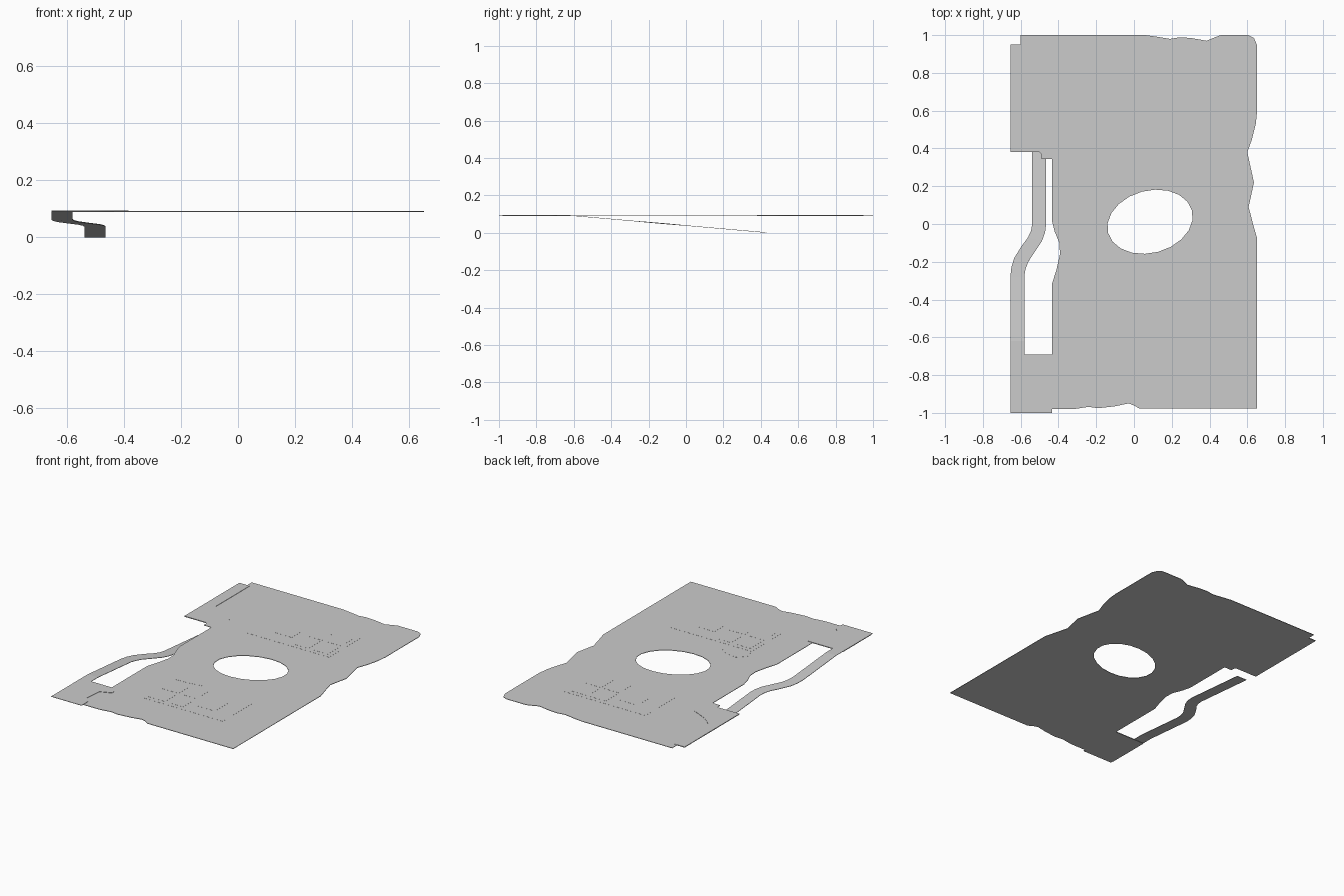
import bpy, bmesh, math
from math import sin, cos, pi, radians


def sheet(name, loops, bottom, top):
    """Flat sheet cut from outline loops (inner loops become holes)."""
    cu = bpy.data.curves.new(name, 'CURVE')
    cu.dimensions = '2D'
    cu.fill_mode = 'BOTH'
    cu.extrude = (top - bottom) / 2
    for pts in loops:
        sp = cu.splines.new('POLY')
        sp.points.add(len(pts) - 1)
        for p, (x, y) in zip(sp.points, pts):
            p.co = (x, y, 0, 1)
        sp.use_cyclic_u = True
    ob = bpy.data.objects.new(name, cu)
    ob.location.z = (top + bottom) / 2
    bpy.context.collection.objects.link(ob)
    bpy.ops.object.select_all(action='DESELECT')
    ob.select_set(True)
    bpy.context.view_layer.objects.active = ob
    bpy.ops.object.convert(target='MESH')
    return ob


def rect(x0, y0, x1, y1):
    return [(x0, y0), (x1, y0), (x1, y1), (x0, y1)]


# Main plate: ragged outline, side notch for the tongue, oval hole
bottom_edge = [(-0.655, -0.98), (-0.32, -0.98), (-0.24, -0.968), (-0.19, -0.975),
               (-0.1, -0.965), (-0.03, -0.95), (0.0, -0.96), (0.03, -0.978)]
right_edge = [(0.65, -0.978), (0.65, -0.07), (0.63, 0.0), (0.607, 0.09), (0.635, 0.22),
              (0.6, 0.38), (0.625, 0.45), (0.645, 0.53), (0.652, 0.6), (0.652, 0.945),
              (0.635, 0.985), (0.605, 1.0)]
top_edge = [(0.46, 1.0), (0.42, 0.985), (0.385, 0.97), (0.3, 0.985), (0.24, 0.988),
            (0.19, 0.98), (0.13, 0.99), (0.06, 1.0), (-0.6, 1.0)]
left_edge = [(-0.6, 0.95), (-0.655, 0.95), (-0.655, 0.38), (-0.5, 0.38), (-0.49, 0.37),
             (-0.49, 0.345), (-0.435, 0.345), (-0.435, 0.02), (-0.42, -0.04),
             (-0.395, -0.1), (-0.392, -0.16), (-0.41, -0.24), (-0.435, -0.32),
             (-0.435, -0.69), (-0.655, -0.69)]
t = radians(15)
hole = []
for i in range(20):
    a = 2 * pi * i / 20
    u, v = 0.23 * cos(a), 0.165 * sin(a)
    hole.append((0.085 + u * cos(t) - v * sin(t), 0.012 + u * sin(t) + v * cos(t)))
sheet('plate', [bottom_edge + right_edge + top_edge + left_edge, hole], 0.089, 0.092)

# Corner overlays at the tongue's root and opposite its tip
sheet('tongue_root', [[(-0.655, -1), (-0.435, -1), (-0.435, -0.93), (-0.47, -0.9),
                       (-0.46, -0.78), (-0.385, -0.75), (-0.4, -0.69), (-0.655, -0.69)]],
      0.0915, 0.094)
sheet('corner_overlay', [[(-0.655, 0.38), (-0.5, 0.38), (-0.4, 0.45), (-0.41, 0.5),
                          (-0.52, 0.55), (-0.58, 0.6), (-0.58, 0.95), (-0.655, 0.95)]],
      0.0915, 0.094)

# Bent tongue: offset strip sloping down under the plate
path = [(-0.69, -0.618), (-0.62, -0.618), (-0.28, -0.618), (-0.235, -0.612), (-0.19, -0.597),
        (-0.13, -0.559), (-0.08, -0.524), (-0.04, -0.508), (0.0, -0.502), (0.43, -0.502)]
bm = bmesh.new()
rows = []
for y, x in path:
    z = 0.094 - max(0, y + 0.62) * 0.0915 / 1.05
    shift = 0.012 * sin(pi * min(1, max(0, (y + 0.28) / 0.28)))
    rows.append([bm.verts.new((x + s * 0.037, y - s * shift, z)) for s in (-1, 1)])
for a, b in zip(rows, rows[1:]):
    bm.faces.new((a[0], a[1], b[1], b[0]))
me = bpy.data.meshes.new('tongue')
bm.to_mesh(me)
bm.free()
tongue = bpy.data.objects.new('tongue', me)
bpy.context.collection.objects.link(tongue)
mod = tongue.modifiers.new('thickness', 'SOLIDIFY')
mod.thickness = 0.0025
mod.offset = -1

# Two inlaid panels with plain cells, the second turned half round
cells = [(-0.09, 0.50, 0.04, 0.63), (0.10, 0.43, 0.21, 0.55),
         (0.10, 0.57, 0.21, 0.69), (0.23, 0.43, 0.35, 0.55), (0.23, 0.57, 0.35, 0.69)]
for side, turn in (('back', False), ('front', True)):
    def place(r):
        pts = rect(*r)
        return [(0.17 - x, 0.02 - y) for x, y in pts] if turn else pts
    sheet(f'{side}_panel', [place((-0.21, 0.40, 0.38, 0.72))], 0.091, 0.0925)
    for i, c in enumerate(cells):
        sheet(f'{side}_cell_{i + 1}', [place(c)], 0.092, 0.093)

# Small peaked flap beside the front panel
sheet('flap', [[(-0.21, -0.38), (-0.23, -0.31), (-0.18, -0.26), (-0.1, -0.27),
                (-0.03, -0.32), (0.0, -0.36), (-0.1, -0.375)]], 0.091, 0.0925)
